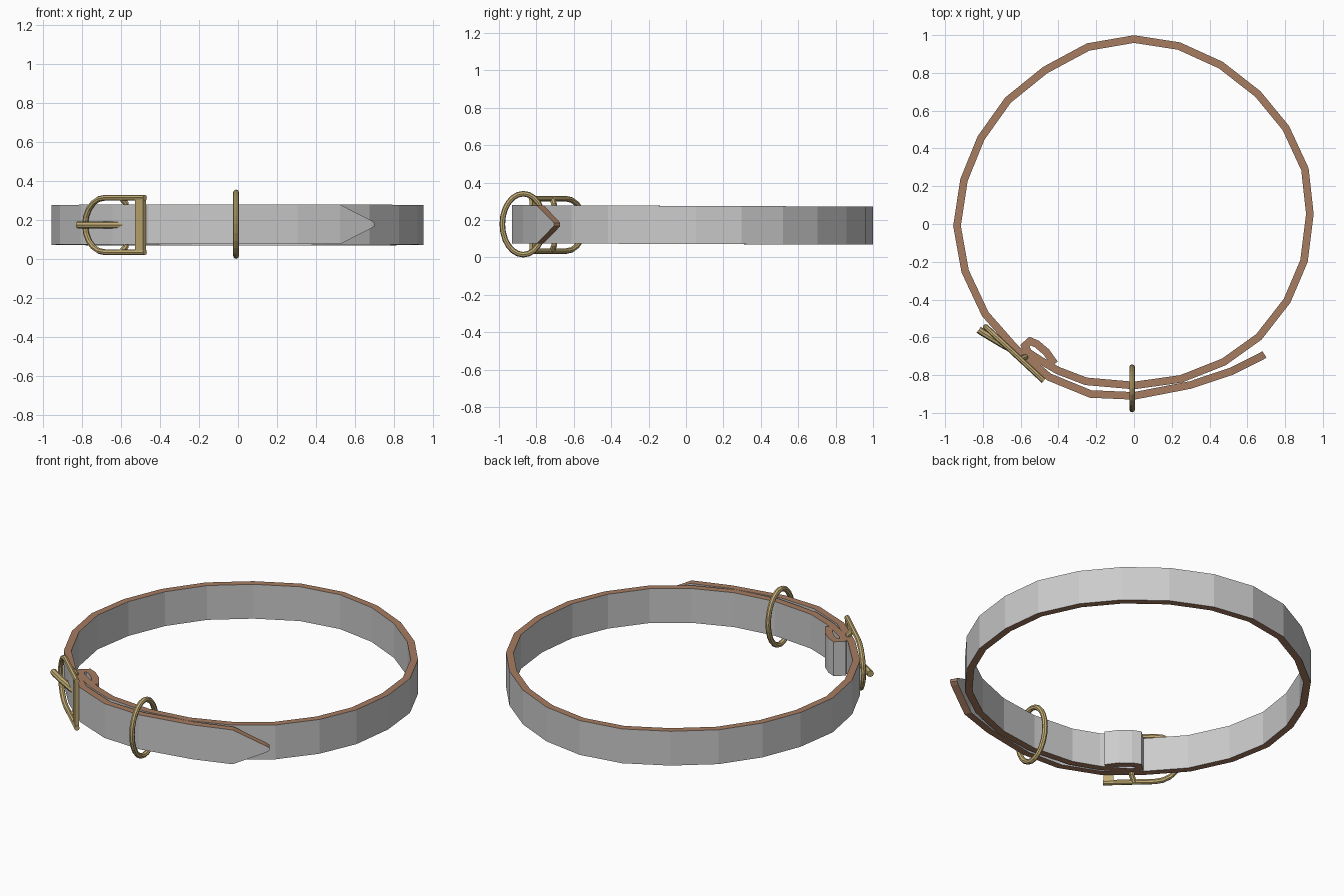
import bpy, bmesh, math
from mathutils import Vector

if "Cube" in bpy.data.objects:
    bpy.data.objects.remove(bpy.data.objects["Cube"])


def material(name, color):
    m = bpy.data.materials.new(name)
    m.diffuse_color = color
    m.use_nodes = True
    m.node_tree.nodes["Principled BSDF"].inputs["Base Color"].default_value = m.diffuse_color
    return m


brown = material("cut_leather", (0.38, 0.20, 0.12, 1))
brass = material("brass", (0.55, 0.42, 0.18, 1))
ZC = 0.174     # mid height of strap
HALF = 0.102   # half strap width
T = 0.02       # half strap thickness


def strap(name, path, halves):
    """Sweep a flat strip along a plan path with mitred corners."""
    pts = [Vector(p) for p in path]
    bm = bmesh.new()
    rings = []
    for i, p in enumerate(pts):
        d0 = (p - pts[i - 1]).normalized() if i else None
        d1 = (pts[i + 1] - p).normalized() if i < len(pts) - 1 else None
        d0, d1 = d0 or d1, d1 or d0
        n0, n1 = Vector((-d0.y, d0.x)), Vector((-d1.y, d1.x))
        n = (n0 + n1).normalized()
        n = n * (T / max(n.dot(n0), 0.6))
        zc, h = ZC - 0.004 * p.y, halves[i]
        rings.append([bm.verts.new((p.x + s * n.x, p.y + s * n.y, zc + u * h))
                      for s, u in ((1, -1), (1, 1), (-1, 1), (-1, -1))])
    for a, b in zip(rings, rings[1:]):
        for k in range(4):
            f = bm.faces.new((a[k], a[(k + 1) % 4], b[(k + 1) % 4], b[k]))
            f.material_index = k % 2      # top and bottom rims are brown
    for r in (rings[0], rings[-1]):
        bm.faces.new(r).material_index = 1
    bmesh.ops.recalc_face_normals(bm, faces=bm.faces)
    me = bpy.data.meshes.new(name)
    bm.to_mesh(me)
    bm.free()
    me.materials.append(None)
    me.materials.append(brown)
    ob = bpy.data.objects.new(name, me)
    bpy.context.collection.objects.link(ob)


def tube(name, pts, radius, closed=False):
    """Eight-sided brass wire along a path."""
    cu = bpy.data.curves.new(name, 'CURVE')
    cu.dimensions = '3D'
    cu.bevel_depth = radius
    cu.bevel_resolution = 2
    cu.use_fill_caps = True
    sp = cu.splines.new('POLY')
    sp.points.add(len(pts) - 1)
    for q, p in zip(sp.points, pts):
        q.co = (*p, 1)
    sp.use_cyclic_u = closed
    sp.use_smooth = False
    cu.materials.append(brass)
    ob = bpy.data.objects.new(name, cu)
    bpy.context.collection.objects.link(ob)


# Strap: pointed tail, once round the loop, then the folded end
path = [(0.69, -0.69), (0.675, -0.70), (0.515, -0.78), (0.30, -0.852),
        (0, -0.91), (-0.23, -0.90), (-0.45, -0.81), (-0.63, -0.656),
        (-0.788, -0.476), (-0.894, -0.25), (-0.937, -0.01), (-0.90, 0.233),
        (-0.81, 0.455), (-0.667, 0.656), (-0.47, 0.815), (-0.243, 0.937),
        (0, 0.979), (0.238, 0.942), (0.46, 0.841), (0.656, 0.688),
        (0.804, 0.508), (0.905, 0.29), (0.931, 0.053), (0.90, -0.196),
        (0.81, -0.407), (0.661, -0.598), (0.476, -0.73), (0.249, -0.82),
        (0, -0.855), (-0.254, -0.833), (-0.405, -0.775), (-0.49, -0.725),
        (-0.56, -0.68), (-0.578, -0.645), (-0.55, -0.62), (-0.515, -0.635),
        (-0.465, -0.677), (-0.42, -0.74)]
strap("collar_strap", path, [0.008, 0.02] + [HALF] * (len(path) - 2))

# Oval hanging ring
tube("tag_ring", [(-0.01, -0.87 + 0.112 * math.cos(a), 0.178 + 0.163 * math.sin(a))
                  for a in (math.tau * i / 24 for i in range(24))], 0.015, True)

# Buckle: frame lies in an upright plane running from A to B
A, B = Vector((-0.785, -0.545, ZC)), Vector((-0.478, -0.83, ZC))
along = (B - A).normalized()
length = (B - A).length


def on_frame(u, z):
    return A + along * u + Vector((0, 0, z))


R = 0.14
arc = [on_frame(R - R * math.sin(a), R * math.cos(a))
       for a in (math.pi * i / 10 for i in range(11))]
tube("buckle_frame", [on_frame(length, R)] + arc + [on_frame(length, -R)], 0.015)

# Flat front bar of the buckle
bpy.ops.mesh.primitive_cube_add(size=1, location=on_frame(length - 0.03, 0))
bar = bpy.context.object
bar.name = "buckle_front_bar"
bar.scale = (0.055, 0.022, 0.29)
bar.rotation_euler.z = math.atan2(along.y, along.x)
bar.data.materials.append(brass)

# Pivot bar behind the strap, and the prong that pokes through it
tube("buckle_pivot_bar", [(-0.60, -0.715, ZC + R), (-0.575, -0.705, ZC + 0.11),
                          (-0.575, -0.705, ZC - 0.11), (-0.60, -0.715, ZC - R)], 0.016)
tube("buckle_prong", [(-0.822, -0.56, ZC), (-0.80, -0.575, ZC),
                      (-0.70, -0.635, ZC), (-0.58, -0.70, ZC)], 0.019)
